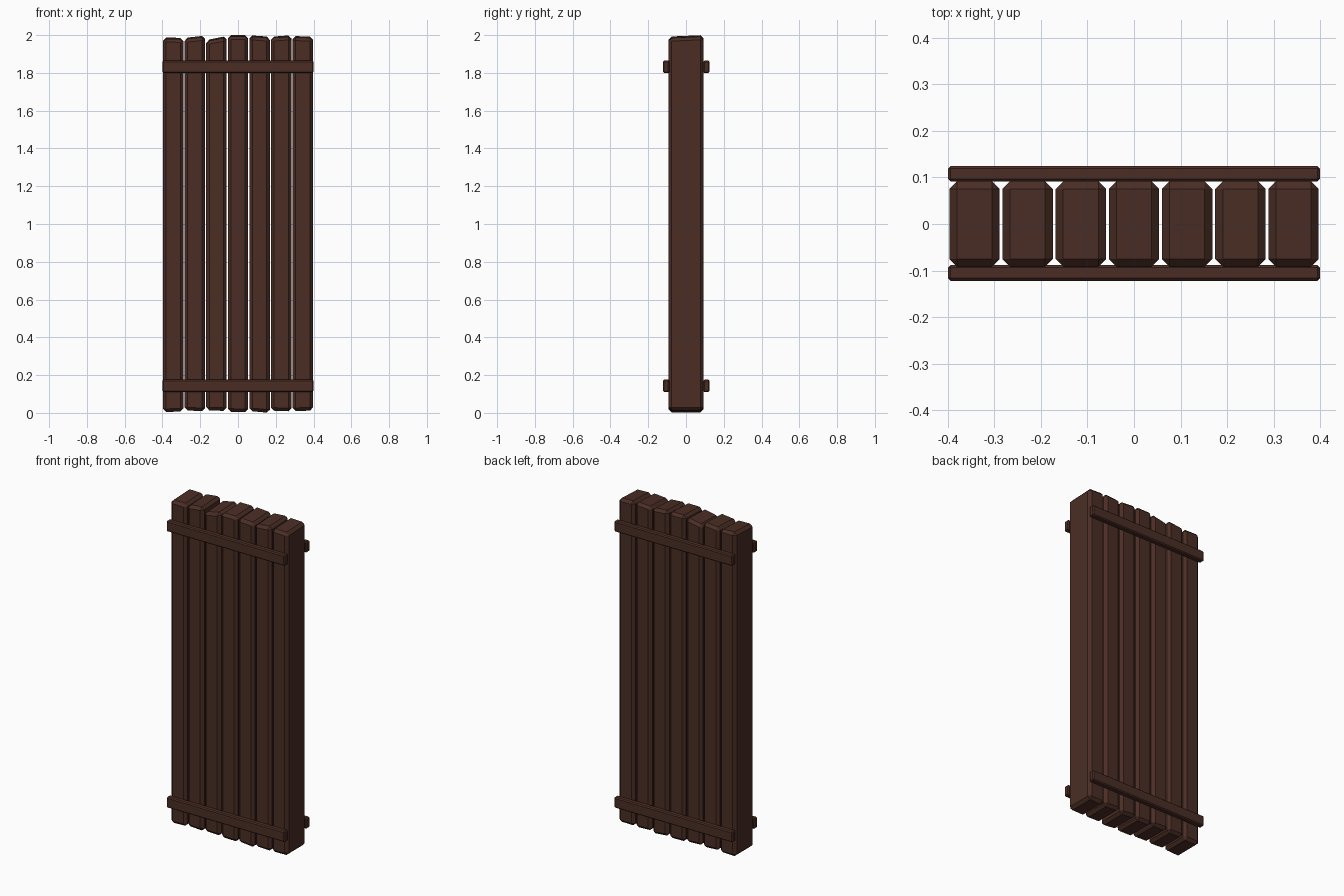
import bpy, bmesh

if "Cube" in bpy.data.objects:
    bpy.data.objects.remove(bpy.data.objects["Cube"])

wood = bpy.data.materials.new("dark_brown_wood")
wood.diffuse_color = (0.069, 0.027, 0.018, 1.0)
wood.use_nodes = True
wood.node_tree.nodes["Principled BSDF"].inputs["Base Color"].default_value = wood.diffuse_color


def beam(name, lo, hi, bevel, top=(0, 0), bottom=(0, 0), back_drop=0.0):
    """Chamfered box; top/bottom shift the left and right ends, back_drop lowers the top front edge."""
    bm = bmesh.new()
    bmesh.ops.create_cube(bm, size=1)
    for v in bm.verts:
        right, back, up = (c > 0 for c in v.co)
        z = hi[2] + top[right] if up else lo[2] + bottom[right]
        if up and not back:
            z -= back_drop
        v.co = ((hi if right else lo)[0], (hi if back else lo)[1], z)
    bmesh.ops.bevel(bm, geom=bm.edges[:], offset=bevel, segments=1,
                    profile=0.5, affect='EDGES')
    bmesh.ops.recalc_face_normals(bm, faces=bm.faces[:])
    mesh = bpy.data.meshes.new(name)
    bm.to_mesh(mesh)
    bm.free()
    mesh.materials.append(wood)
    obj = bpy.data.objects.new(name, mesh)
    bpy.context.collection.objects.link(obj)
    return obj


# Seven upright planks with slightly uneven ends
tops = [(-.012, -.014), (-.014, -.002), (-.026, -.004), (0, 0),
        (0, -.008), (-.008, 0), (-.004, -.008)]
bottoms = [(.004, .008), (.014, .008), (.014, .01), (.006, .004),
           (.01, 0), (.012, .008), (.01, .012)]
for i, (top, bottom) in enumerate(zip(tops, bottoms)):
    x = (i - 3) * 0.1143
    beam(f"plank_{i + 1}", (x - .054, -.092, 0), (x + .054, .092, 2),
         .0165, top, bottom, .008)

# Cross rails on both faces, near the top and the bottom
for level, z in (("lower", .143), ("upper", 1.832)):
    for side, y in (("front", -.105), ("back", .108)):
        beam(f"{level}_{side}_rail", (-.4, y - .017, z - .0325),
             (.4, y + .017, z + .0325), .006)
